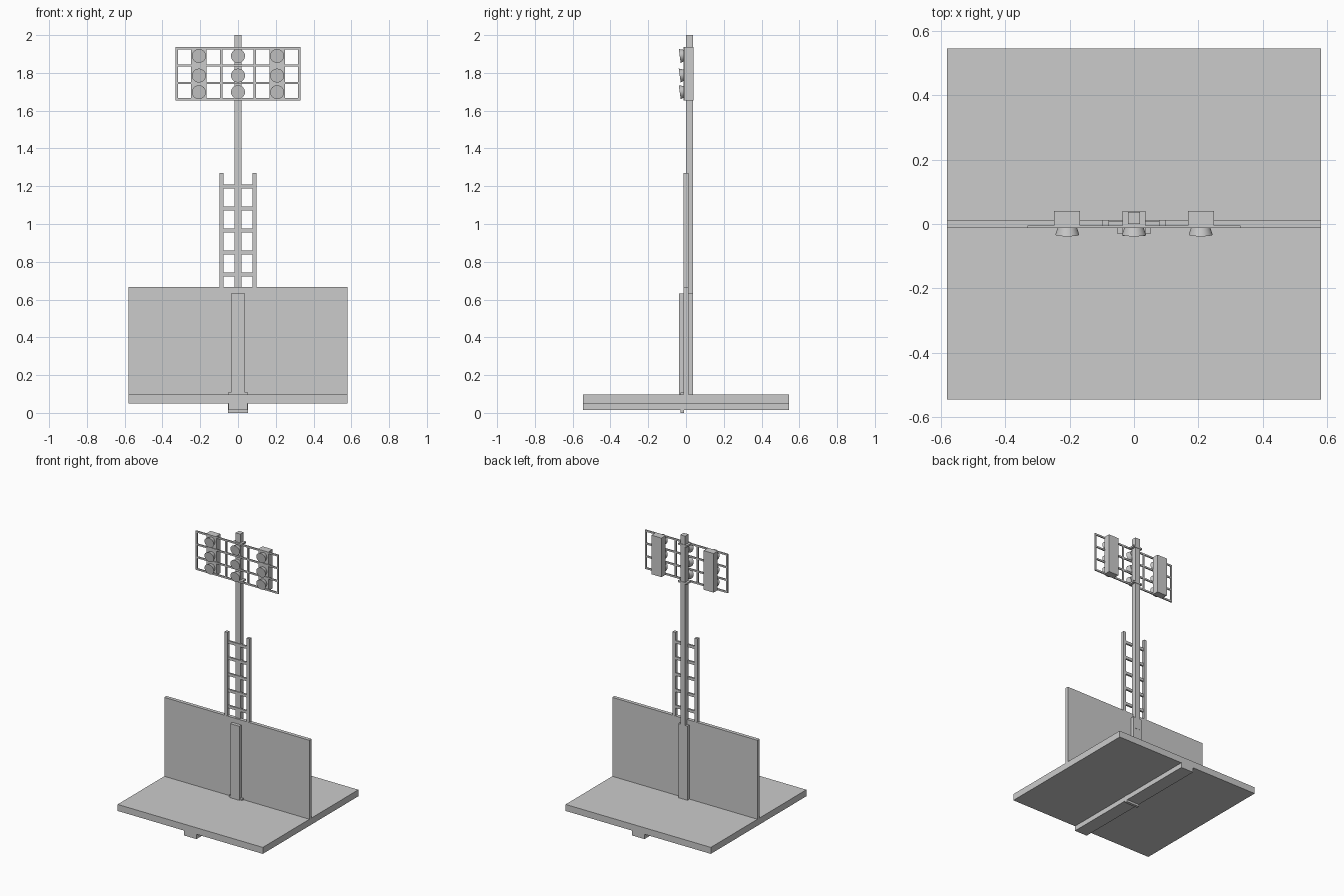
import bpy, math

def box(name, x0, x1, y0, y1, z0, z1):
    bpy.ops.mesh.primitive_cube_add(size=1, location=((x0+x1)/2, (y0+y1)/2, (z0+z1)/2))
    o = bpy.context.object
    o.name = name
    o.scale = (x1-x0, y1-y0, z1-z0)
    bpy.ops.object.transform_apply(location=False, rotation=False, scale=True)
    return o

# Ground slab with centre beam underneath
box("ground_slab", -.58, .58, -.545, .545, .05, .097)
box("under_beam", -.05, .05, -.545, .545, .015, .05)

# Wall and mast
box("wall", -.58, .58, -.013, .013, .08, .667)
box("mast_sleeve", -.036, .036, -.037, .036, .02, .632)
box("sleeve_foot", -.052, .052, -.03, -.01, 0, .108)
box("mast", -.019, .019, 0, .037, .55, 2.0)

# Ladder
for s in (-1, 1):
    box("ladder_rail", s*.088-.011, s*.088+.011, -.012, .012, .6, 1.27)
for i in range(5):
    z = .732 + i*.1165
    box("ladder_rung", -.08, .08, -.006, .007, z-.01, z+.01)

# Lamp frame grid
for x in (-.324, -.088, .088, .324):
    box("frame_upright", x-.006, x+.006, -.012, -.004, 1.655, 1.937)
for z in (1.661, 1.747, 1.839, 1.931):
    box("frame_crossbar", -.33, .33, -.012, -.004, z-.006, z+.006)

# Rear housings and mast clamps
for s in (-1, 1):
    box("lamp_housing", s*.208-.04, s*.208+.04, -.006, .04, 1.655, 1.937)
for z in (1.661, 1.931):
    box("mast_clamp", -.036, .036, -.006, .04, z-.006, z+.006)

# Flared lamps, tilted slightly downwards
for x in (-.207, 0, .207):
    for z in (1.70, 1.788, 1.892):
        bpy.ops.mesh.primitive_cone_add(vertices=32, radius1=.027, radius2=.037, depth=.031,
                                        location=(x, -.018, z),
                                        rotation=(math.radians(98), 0, 0))
        bpy.context.object.name = "lamp"
        bpy.ops.object.shade_smooth_by_angle(angle=math.radians(30))
